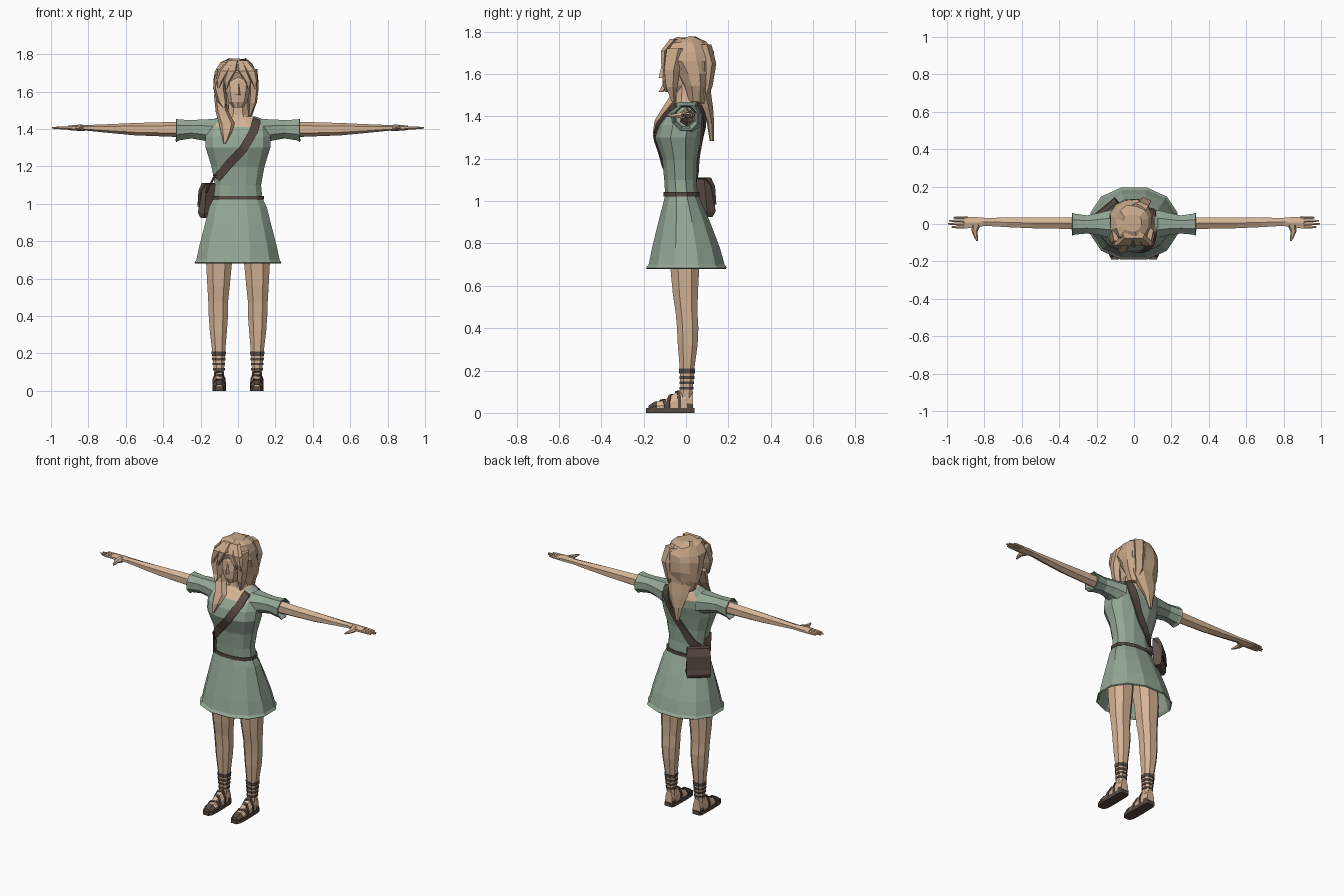
import bpy, bmesh, math, random
from mathutils import Vector
from mathutils.bvhtree import BVHTree

if "Cube" in bpy.data.objects:
    bpy.data.objects.remove(bpy.data.objects["Cube"])

random.seed(4)


def material(name, rgb):
    m = bpy.data.materials.new(name)
    lin = [((c / 255 + 0.055) / 1.055) ** 2.4 for c in rgb]
    m.diffuse_color = (*lin, 1)
    m.use_nodes = True
    m.node_tree.nodes["Principled BSDF"].inputs["Base Color"].default_value = m.diffuse_color
    return m


SKIN = material("skin", (214, 180, 150))
HAIR = material("hair", (200, 168, 138))
CLOTH = material("green_cloth", (148, 167, 149))
LEATHER = material("dark_leather", (86, 73, 66))
BAG = material("bag_leather", (99, 82, 74))


def loft(name, rings, mat, caps=True, thick=0):
    """Skin a list of equal-length point rings."""
    bm = bmesh.new()
    rows = [[bm.verts.new(p) for p in r] for r in rings]
    n = len(rows[0])
    for a, b in zip(rows, rows[1:]):
        for i in range(n):
            j = (i + 1) % n
            bm.faces.new((a[i], a[j], b[j], b[i]))
    if caps:
        bm.faces.new(rows[0])
        bm.faces.new(rows[-1])
    bmesh.ops.recalc_face_normals(bm, faces=bm.faces)
    me = bpy.data.meshes.new(name)
    bm.to_mesh(me)
    bm.free()
    me.materials.append(mat)
    ob = bpy.data.objects.new(name, me)
    bpy.context.collection.objects.link(ob)
    if thick:
        mod = ob.modifiers.new("thickness", "SOLIDIFY")
        mod.thickness = thick
    return ob


def spow(v, e):
    return math.copysign(abs(v) ** e, v)


def flat_ring(z, x0, x1, y0, y1, n=12, e=0.85, jit=0):
    """Horizontal rounded ring inside a box."""
    pts = []
    for i in range(n):
        a = 2 * math.pi * (i + 0.5) / n
        k = 1 + random.uniform(-jit, jit)
        pts.append(((x0 + x1) / 2 + (x1 - x0) / 2 * spow(math.cos(a), e) * k,
                    (y0 + y1) / 2 + (y1 - y0) / 2 * spow(math.sin(a), e) * k,
                    z + random.uniform(-jit, jit) * 0.12))
    return pts


def side_ring(x, y0, y1, z0, z1, n=6):
    """Ring across the x axis, for arms and sleeves."""
    return [(x, (y0 + y1) / 2 + (y1 - y0) / 2 * math.cos(2 * math.pi * (i + .5) / n) * 1.1,
             (z0 + z1) / 2 + (z1 - z0) / 2 * math.sin(2 * math.pi * (i + .5) / n))
            for i in range(n)]


def lock(name, path, mat=HAIR, n=5):
    """Tapered strand: path of (x, y, z, half width x, half width y)."""
    return loft(name, [[(x + w * math.cos(2 * math.pi * i / n + .3),
                         y + d * math.sin(2 * math.pi * i / n + .3), z)
                        for i in range(n)] for x, y, z, w, d in path], mat)


# Tunic body: z, half width, front y, back y
torso = loft("tunic_body", [flat_ring(z, -w, w, a, b) for z, w, a, b in [
    (1.02, .135, -.10, .058), (1.10, .127, -.105, .052), (1.20, .146, -.115, .056),
    (1.30, .178, -.150, .075), (1.36, .180, -.140, .090), (1.41, .175, -.105, .090),
    (1.455, .130, -.065, .075), (1.468, .09, -.05, .06)]], CLOTH)
# Open neckline shows skin
torso.data.materials.append(SKIN)
for p in torso.data.polygons:
    if p.center.z > 1.42 and abs(p.center.x) < .09:
        p.material_index = 1

# Skirt and belt
loft("skirt", [flat_ring(z, -w, w, a, b, e=.9) for z, w, a, b in [
    (1.03, .135, -.10, .06), (.985, .158, -.112, .08), (.90, .180, -.135, .118),
    (.78, .212, -.165, .165), (.70, .230, -.182, .188), (.685, .240, -.196, .200)]],
    CLOTH, caps=False, thick=.008)
loft("belt", [flat_ring(z, -.142, .142, -.108, .066) for z in (1.022, 1.042)], LEATHER)

# Neck and face
loft("neck", [flat_ring(z, -w, w, a, b, 8) for z, w, a, b in [
    (1.43, .085, -.065, .06), (1.475, .058, -.05, .055), (1.58, .05, -.045, .05)]], SKIN)
loft("face", [flat_ring(z, -w, w, a, .02, 10) for z, w, a in [
    (1.515, .028, -.098), (1.545, .052, -.108), (1.60, .066, -.112),
    (1.66, .072, -.108), (1.71, .07, -.09)]], SKIN)
lock("nose", [(0, -.112, 1.582, .014, .018), (0, -.108, 1.64, .006, .008)], SKIN, 4)

# Hair: rough cap plus separate locks
loft("hair_cap", [flat_ring(z, x0, x1, a, b, 12, .9, .07) for z, x0, x1, a, b in [
    (1.772, -.065, .045, -.04, .05), (1.752, -.10, .08, -.088, .098),
    (1.705, -.122, .103, -.113, .13), (1.665, -.128, .106, -.100, .135),
    (1.60, -.132, .108, -.055, .128), (1.54, -.12, .10, -.02, .115),
    (1.47, -.10, .075, .0, .10)]], HAIR)
for i, (x, tip) in enumerate([(-.075, -.1), (-.035, -.06), (.025, .055), (.07, .088)]):
    lock("fringe_lock_%d" % i, [
        (x * .5, -.06, 1.765, .022, .02), (x, -.105, 1.71, .032, .016),
        (tip, -.108, 1.655, .018, .012), (tip * 1.05, -.105, 1.615, .004, .004)])
lock("side_lock_right", [(-.09, -.05, 1.72, .03, .05), (-.10, -.075, 1.62, .035, .04),
                         (-.085, -.085, 1.55, .028, .032), (-.075, -.12, 1.515, .008, .012)])
lock("side_lock_left", [(.075, -.05, 1.72, .03, .05), (.085, -.07, 1.62, .027, .04),
                        (.078, -.07, 1.54, .024, .03), (.062, -.06, 1.47, .008, .01)])
lock("front_strand", [(-.10, -.02, 1.58, .03, .035), (-.085, -.055, 1.49, .036, .03),
                      (-.06, -.10, 1.43, .044, .022), (-.062, -.137, 1.38, .03, .014),
                      (-.072, -.152, 1.32, .005, .006)])
lock("back_tail", [(0, .07, 1.66, .09, .06), (-.01, .075, 1.52, .088, .045),
                   (-.015, .098, 1.44, .066, .032), (-.02, .116, 1.37, .036, .018),
                   (-.025, .122, 1.285, .012, .01)], n=7)
lock("back_lock", [(.03, .09, 1.74, .05, .03), (.05, .115, 1.65, .045, .028),
                   (.04, .10, 1.54, .035, .025), (.05, .075, 1.46, .008, .012)])

for s, side in ((-1, "right"), (1, "left")):
    # Sleeve, arm, hand
    loft("sleeve_" + side, [side_ring(s * x, a, b, c, d, 8) for x, a, b, c, d in [
        (.12, -.075, .075, 1.31, 1.46), (.19, -.058, .058, 1.335, 1.455),
        (.25, -.05, .045, 1.345, 1.452), (.315, -.056, .054, 1.335, 1.455),
        (.33, -.06, .058, 1.325, 1.46)]], CLOTH, caps=False, thick=.006)
    loft("arm_" + side, [side_ring(s * x, a, b, c, d) for x, a, b, c, d in [
        (.22, -.03, .036, 1.352, 1.442), (.34, -.028, .036, 1.358, 1.438),
        (.55, -.024, .035, 1.366, 1.432), (.68, -.018, .035, 1.378, 1.426),
        (.81, -.010, .034, 1.391, 1.421)]], SKIN)
    loft("palm_" + side, [side_ring(s * x, a, b, c, d) for x, a, b, c, d in [
        (.80, -.010, .034, 1.391, 1.421), (.84, -.022, .038, 1.390, 1.422),
        (.91, -.022, .038, 1.394, 1.419)]], SKIN)
    for i, tip in enumerate((.975, .995, .988, .965)):
        y = -.016 + i * .0165
        loft("finger_%s_%d" % (side, i), [side_ring(s * x, y - r, y + r, 1.406 - r, 1.406 + r)
             for x, r in ((.89, .0085), (.95, .0075), (tip, .004))], SKIN)
    loft("thumb_" + side, [[(s * (x + r * math.cos(t * 1.0472)), y, z + .8 * r * math.sin(t * 1.0472))
         for t in range(6)] for x, y, z, r in [
        (.845, -.005, 1.406, .026), (.852, -.04, 1.404, .016),
        (.845, -.07, 1.402, .010), (.838, -.092, 1.402, .005)]], SKIN)

    # Leg: z, inner x, outer x, front y, back y
    leg = [(.06, .072, .130, -.035, .032), (.12, .072, .132, -.028, .034),
           (.21, .066, .140, -.032, .042), (.32, .056, .154, -.042, .058),
           (.40, .050, .160, -.046, .062), (.47, .050, .162, -.052, .058),
           (.56, .040, .168, -.066, .060), (.70, .026, .176, -.080, .068),
           (.84, .012, .172, -.085, .068)]

    def leg_ring(z, grow=0):
        for p, q in zip(leg, leg[1:]):
            if z <= q[0]:
                break
        t = (z - p[0]) / (q[0] - p[0])
        i, o, a, b = (p[k] + (q[k] - p[k]) * t for k in range(1, 5))
        x0, x1 = sorted((s * (i - grow), s * (o + grow)))
        return flat_ring(z, x0, x1, a - grow, b + grow, 8)

    loft("leg_" + side, [leg_ring(r[0]) for r in leg], SKIN)
    for i, (z, h) in enumerate([(.198, .011), (.168, .007), (.143, .006), (.116, .006)]):
        loft("ankle_band_%s_%d" % (side, i),
             [leg_ring(z - h, .004), leg_ring(z + h, .004)], LEATHER)

    # Foot: y, half width, top z
    foot = [(-.178, .020, .030), (-.15, .031, .048), (-.10, .032, .062),
            (-.045, .031, .098), (.0, .030, .115), (.034, .025, .10)]

    def foot_ring(y, grow=0, top=1, low=.005):
        for p, q in zip(foot, foot[1:]):
            if y <= q[0]:
                break
        t = (y - p[0]) / (q[0] - p[0])
        w = p[1] + (q[1] - p[1]) * t + grow
        h = (p[2] + (q[2] - p[2]) * t) * top + grow
        return [(s * .101 + k * w, y, z) for k, z in
                ((-1, low), (-1, h * .6), (-.5, h), (.5, h), (1, h * .6), (1, low))]

    loft("foot_" + side, [foot_ring(r[0]) for r in foot], SKIN)
    loft("sole_" + side, [[(s * .101 + k * (w + .004), y, z) for k, z in
         ((-1, 0), (-1, .024), (1, .024), (1, 0))]
         for y, w in ((-.19, .016), (-.165, .029), (-.10, .032), (.02, .029), (.04, .022))], LEATHER)
    loft("toe_cap_" + side, [foot_ring(y, .004) for y in (-.177, -.15, -.138)], LEATHER)
    loft("heel_cap_" + side, [foot_ring(y, .004, .55) for y in (.005, .033)], LEATHER)
    for i, (y, lean) in enumerate([(-.11, .03), (-.07, -.03), (-.04, .02)]):
        rings = [foot_ring(y + d, .004) for d in (-.007, .007)]
        rings = [[(px, py + lean * (px - s * .101) / .035 * .5, pz) for px, py, pz in r] for r in rings]
        loft("foot_strap_%s_%d" % (side, i), rings, LEATHER)

# Shoulder strap, wrapped on the tunic front and back
tree = BVHTree.FromObject(torso, bpy.context.evaluated_depsgraph_get())


def on_tunic(x, z, d):
    hit = tree.ray_cast(Vector((x, d, z)), Vector((0, -d, 0)))[0]
    if hit is None:
        hit = tree.find_nearest(Vector((x, d * .05, z)))[0]
    return hit + Vector((0, d * .010, .004 if z > 1.43 else 0))


def strap(name, pts, d):
    path = [Vector(a).lerp(Vector(b), t / 3) for a, b in zip(pts, pts[1:]) for t in range(3)] + [Vector(pts[-1])]
    rings = []
    for i, c in enumerate(path):
        t = (path[min(i + 1, len(path) - 1)] - path[max(i - 1, 0)]).normalized()
        side = Vector((-t.y, t.x)) * .023
        a, b = on_tunic(*(c + side), d), on_tunic(*(c - side), d)
        o = Vector((0, d * .012, 0))
        rings.append([a, b, b - o, a - o])
    loft(name, rings, LEATHER)


strap("strap_front", [(.105, 1.462), (.085, 1.39), (.03, 1.295), (-.05, 1.21), (-.115, 1.135)], -1)
strap("strap_back", [(.105, 1.462), (.08, 1.38), (.02, 1.26), (-.05, 1.16), (-.10, 1.09)], 1)
loft("strap_hip", [[(x, y - w, z), (x - .012, y - w, z), (x - .012, y + w, z), (x, y + w, z)]
     for x, y, z, w in ((-.115, -.055, 1.155, .03), (-.138, -.02, 1.11, .026), (-.165, .02, 1.06, .022))], LEATHER)

# Hip bag with flap, turned to face back and outward
N, U = Vector((-.64, .77, 0)), Vector((.77, .64, 0))
C = Vector((-.135, .066, 0))


def bag_ring(z, w, d0, d1):
    return [C + U * u + N * d + Vector((0, 0, z)) for u, d in ((-w, d0), (w, d0), (w, d1), (-w, d1))]


loft("bag_body", [bag_ring(*r) for r in [(.925, .066, -.01, .022), (.95, .074, -.018, .034),
     (1.07, .066, -.025, .026), (1.105, .060, -.025, .008)]], BAG)
loft("bag_flap", [bag_ring(*r) for r in [(.985, .074, .025, .039), (1.07, .072, .012, .033),
     (1.112, .066, -.025, .012)]], LEATHER)
